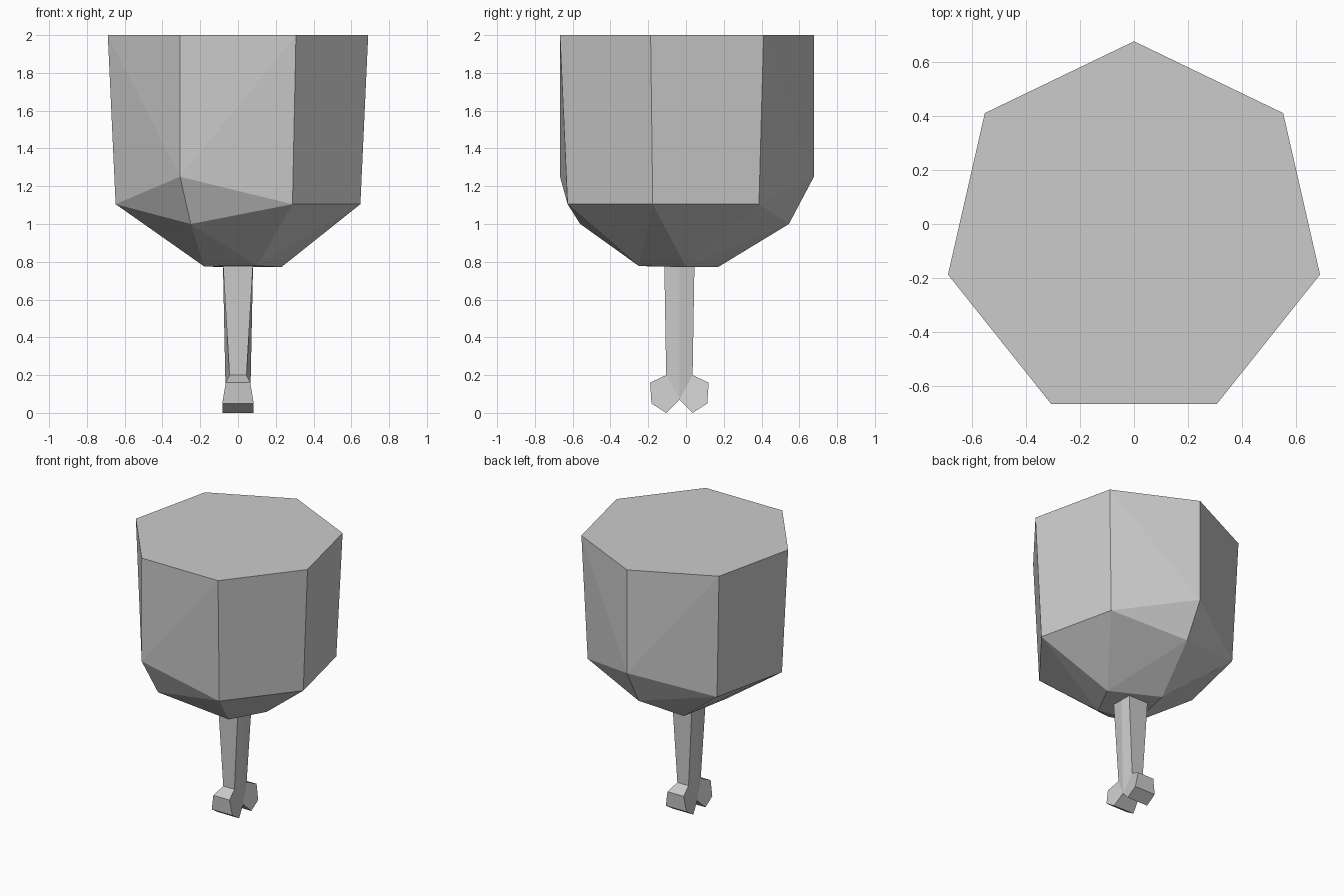
import bpy, bmesh, math
from mathutils import Vector

cube = bpy.data.objects.get("Cube")
if cube:
    bpy.data.objects.remove(cube, do_unlink=True)


def make_material(name, value):
    mat = bpy.data.materials.new(name)
    mat.use_nodes = True
    colour = (value, value, value, 1)
    mat.diffuse_color = colour
    mat.node_tree.nodes["Principled BSDF"].inputs["Base Color"].default_value = colour
    return mat


def add_object(name, bm, mat, location=(0, 0, 0)):
    bmesh.ops.recalc_face_normals(bm, faces=bm.faces)
    mesh = bpy.data.meshes.new(name)
    bm.to_mesh(mesh)
    bm.free()
    mesh.materials.append(mat)
    obj = bpy.data.objects.new(name, mesh)
    obj.location = location
    bpy.context.collection.objects.link(obj)
    return obj


grey = make_material("light grey", 0.6)

# Crown: seven-sided block, faceted and narrowing underneath
points = []
low_corners = {0: 1.25, 4: 1.25}   # back corner and front right corner are cut higher
for i in range(7):
    angle = math.radians(90) - math.tau * i / 7
    corner = Vector((0.707 * math.cos(angle), 0.707 * math.sin(angle) - 0.03, 0))
    points.append(corner + Vector((0, 0, 2)))
    taper = 1 if i in low_corners else 0.94
    points.append(Vector((corner.x * taper, corner.y * taper, low_corners.get(i, 1.105))))
points += [(0, 0.545, 1.0), (-0.25, -0.56, 1.0)]
points += [(0.23, 0, 0.772), (-0.10, 0.17, 0.772), (0.10, -0.25, 0.778), (-0.18, -0.2, 0.776)]

bm = bmesh.new()
for p in points:
    bm.verts.new(p)
bmesh.ops.convex_hull(bm, input=bm.verts)
bmesh.ops.dissolve_limit(bm, angle_limit=math.radians(1), verts=bm.verts, edges=bm.edges)
add_object("crown", bm, grey)

# Trunk and root: front half outline as (half width, depth, height), mirrored to the back
outline = [
    (0.080, 0.000, 0.80),
    (0.080, -0.080, 0.80),
    (0.045, -0.070, 0.20),
    (0.065, -0.155, 0.16),
    (0.083, -0.148, 0.05),
    (0.083, -0.070, 0.00),
    (0.065, 0.000, 0.07),
]
bm = bmesh.new()
left = [bm.verts.new(p) for p in outline]
right = [bm.verts.new((-x, y, z)) for x, y, z in outline]
for i in range(len(outline) - 1):
    bm.faces.new((left[i], left[i + 1], right[i + 1], right[i]))
for side in (left, right):
    bm.faces.new((side[0], side[1], side[2], side[6]))
    bm.faces.new(side[2:])
trunk = add_object("trunk_and_roots", bm, grey, (0, -0.035, 0))
mirror = trunk.modifiers.new("Mirror", "MIRROR")
mirror.use_axis = (False, True, False)
